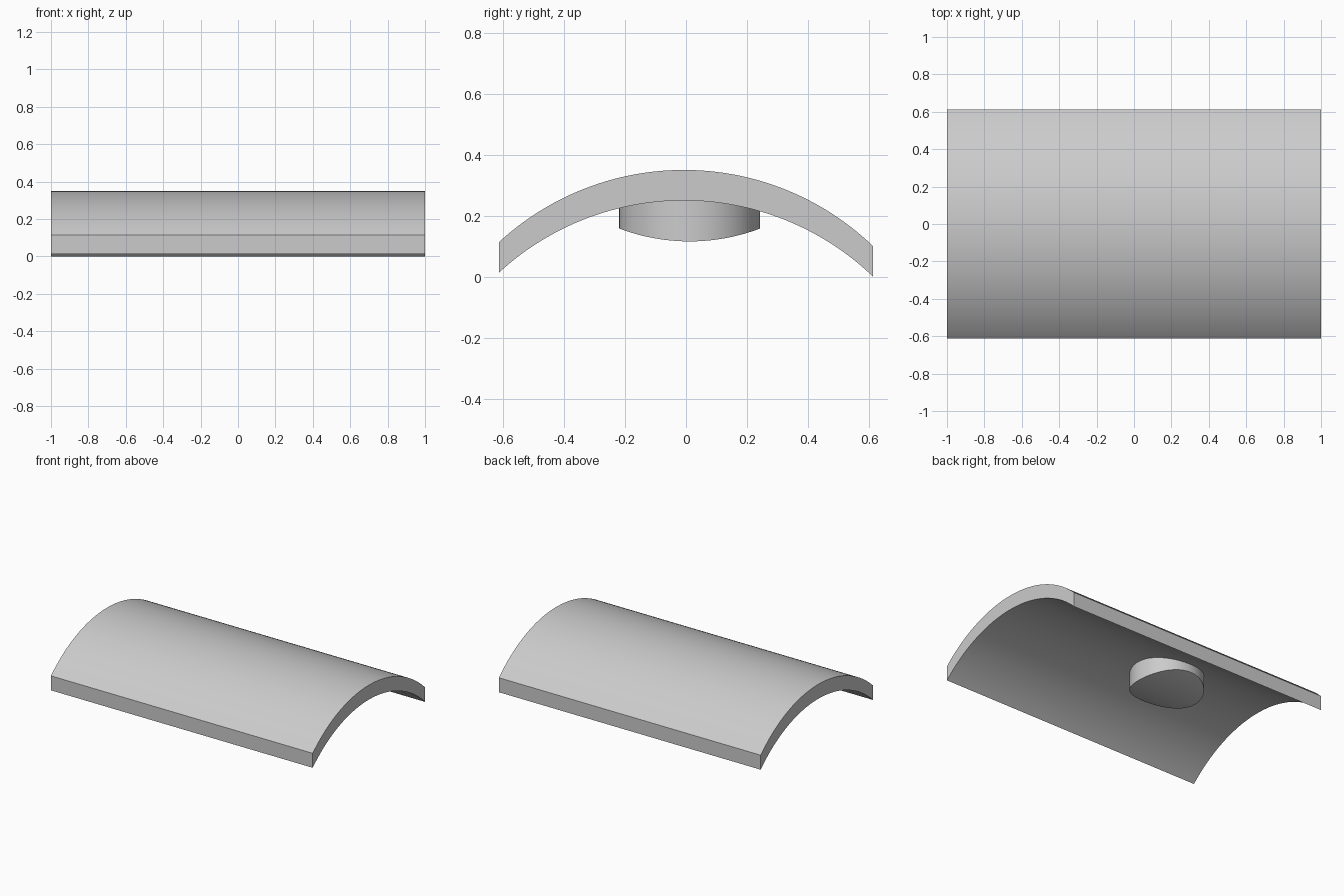
import bpy, bmesh, math

cube = bpy.data.objects.get("Cube")
if cube:
    bpy.data.objects.remove(cube, do_unlink=True)

grey = bpy.data.materials.new("plain_grey")
grey.use_nodes = True
grey.diffuse_color = (0.6, 0.6, 0.6, 1)
grey.node_tree.nodes["Principled BSDF"].inputs["Base Color"].default_value = grey.diffuse_color

HALF_X, HALF_Y = 1.0, 0.613
ARC_R, ARC_Y, THICK, UNDER_TOP = 0.894, -0.007, 0.1, 0.25


def underside(y):
    """Height of the shell's lower arc."""
    return UNDER_TOP - ARC_R + math.sqrt(ARC_R ** 2 - (y - ARC_Y) ** 2)


def finish(name, bm):
    bmesh.ops.recalc_face_normals(bm, faces=bm.faces)
    mesh = bpy.data.meshes.new(name)
    bm.to_mesh(mesh)
    bm.free()
    mesh.materials.append(grey)
    obj = bpy.data.objects.new(name, mesh)
    bpy.context.collection.objects.link(obj)
    bpy.ops.object.select_all(action="DESELECT")
    obj.select_set(True)
    bpy.context.view_layer.objects.active = obj
    bpy.ops.object.shade_smooth_by_angle(angle=math.radians(30))
    return obj


# Arched shell: constant vertical thickness, extruded along x
bm = bmesh.new()
STEPS = 64
rows = []
for i in range(STEPS + 1):
    y = -HALF_Y + 2 * HALF_Y * i / STEPS
    z = underside(y)
    rows.append([bm.verts.new(p) for p in (
        (-HALF_X, y, z), (HALF_X, y, z),
        (HALF_X, y, z + THICK), (-HALF_X, y, z + THICK))])
for a, b in zip(rows, rows[1:]):
    for k in range(4):
        n = (k + 1) % 4
        bm.faces.new((a[k], a[n], b[n], b[k]))
bm.faces.new(rows[0])
bm.faces.new(rows[-1])
finish("arched_shell", bm)

# Round boss under the shell, with a bottom curved along y
BOSS_X, BOSS_Y, BOSS_R = -0.255, 0.012, 0.231
BOTTOM_R, BOTTOM_Z = 0.65, 0.116
bm = bmesh.new()
N = 64
low, high = [], []
for i in range(N):
    t = 2 * math.pi * i / N + math.pi / 2
    x, dy = BOSS_X + BOSS_R * math.cos(t), BOSS_R * math.sin(t)
    y = BOSS_Y + dy
    z = BOTTOM_Z + BOTTOM_R - math.sqrt(BOTTOM_R ** 2 - dy ** 2)
    low.append(bm.verts.new((x, y, z)))
    high.append(bm.verts.new((x, y, underside(y) + 0.002)))
for i in range(N):
    n = (i + 1) % N
    bm.faces.new((low[i], low[n], high[n], high[i]))
# Bottom face in strips between mirrored rim points
for i in range(N // 2):
    strip = [low[i], low[i + 1], low[(N - i - 1) % N], low[(N - i) % N]]
    bm.faces.new(list(dict.fromkeys(strip)))
finish("round_boss", bm)
